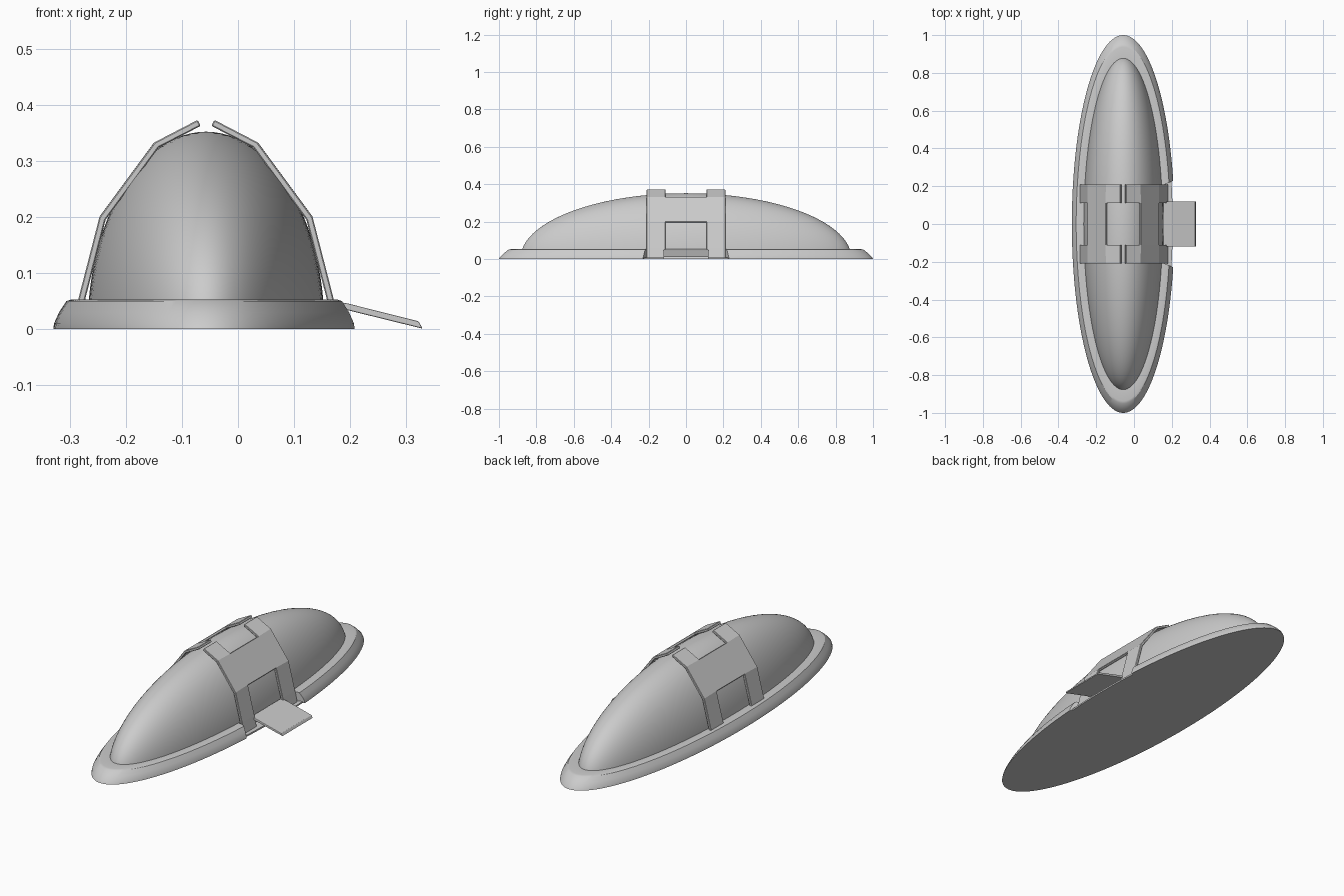
import bpy, bmesh
from math import sin, cos, asin, pi, sqrt

if "Cube" in bpy.data.objects:
    bpy.data.objects.remove(bpy.data.objects["Cube"])

CX = -0.057  # hull centre line


def make(name, verts, faces, smooth=None, bevel=0):
    me = bpy.data.meshes.new(name)
    bm = bmesh.new()
    vs = [bm.verts.new(v) for v in verts]
    for f in faces:
        bm.faces.new([vs[i] for i in f])
    loose = [v for v in bm.verts if not v.link_faces]
    bmesh.ops.delete(bm, geom=loose, context='VERTS')
    bmesh.ops.recalc_face_normals(bm, faces=bm.faces)
    bm.to_mesh(me)
    bm.free()
    ob = bpy.data.objects.new(name, me)
    bpy.context.collection.objects.link(ob)
    if smooth:
        bpy.context.view_layer.objects.active = ob
        ob.select_set(True)
        bpy.ops.object.shade_smooth_by_angle(angle=smooth)
        ob.select_set(False)
    if bevel:
        m = ob.modifiers.new("bevel", 'BEVEL')
        m.width, m.segments = bevel, 2
    return ob


def ring(rx, ry, z, n=128):
    return [(CX + rx * cos(2 * pi * i / n), ry * sin(2 * pi * i / n), z) for i in range(n)]


def loft(name, rings, smooth):
    n = len(rings[0])
    verts = [v for r in rings for v in r]
    faces = [(k * n + i, k * n + (i + 1) % n, (k + 1) * n + (i + 1) % n, (k + 1) * n + i)
             for k in range(len(rings) - 1) for i in range(n)]
    faces += [tuple(range(n)), tuple(range(len(verts) - n, len(verts)))]
    return make(name, verts, faces, smooth)


# Dome: half ellipsoid
H = 0.352
steps = [sin(pi / 2 * k / 24) for k in range(24)] + [0.99999]
dome = loft("dome", [ring(0.211 * sqrt(1 - s * s), 0.885 * sqrt(1 - s * s), 0.004 + (H - 0.004) * s)
                     for s in steps], 0.6)

# Flat base plate
loft("base_plate", [ring(0.262, 0.985, 0), ring(0.262, 0.985, 0.008)], 0.6)

# Sloped rim, open on the right side where the ramp passes
section = [(0.25, 0.97, 0.0), (0.272, 1.0, 0.0), (0.271, 0.995, 0.01), (0.262, 0.975, 0.03),
           (0.249, 0.95, 0.05), (0.24, 0.937, 0.053), (0.20, 0.86, 0.05), (0.20, 0.86, 0.004)]
t0, N, S = asin(0.23), 120, len(section)
verts = []
for i in range(N + 1):
    t = t0 + (2 * pi - 2 * t0) * i / N
    verts += [(CX + a * cos(t), b * sin(t), z) for a, b, z in section]
faces = [(i * S + j, i * S + (j + 1) % S, (i + 1) * S + (j + 1) % S, (i + 1) * S + j)
         for i in range(N) for j in range(S)]
faces += [tuple(range(S)), tuple(range(N * S, N * S + S))]
make("rim", verts, faces, 0.5)

# Side armour panels with a doorway below and a notch on top, mirrored left/right
profile = [(0.182, 0.004), (0.169, 0.06), (0.133, 0.2), (0.035, 0.333), (-0.042, 0.373)]
ys = [-0.21, -0.11, 0.11, 0.21]
T = 0.012


def side_panel(name, mirror):
    verts = [(2 * CX - x if mirror else x, y, z) for x, z in profile for y in ys]
    faces = []
    for k in range(len(profile) - 1):
        for j in range(3):
            if j == 1 and k != 2:
                continue
            a = k * 4 + j
            f = (a, a + 1, a + 5, a + 4)
            faces.append(f)
    ob = make(name, verts, faces)
    # thicken inward whatever the winding
    outward = ob.data.polygons[0].normal.x * (-1 if mirror else 1) > 0
    m = ob.modifiers.new("thickness", 'SOLIDIFY')
    m.thickness, m.offset = T, (-1 if outward else 1)
    b = ob.modifiers.new("bevel", 'BEVEL')
    b.width, b.segments = 0.002, 1


side_panel("right_panel", False)
side_panel("left_panel", True)

# Boarding ramp on the right
outline = [(0.155, 0.053), (0.195, 0.046), (0.322, 0.014), (0.329, 0.001), (0.195, 0.034), (0.155, 0.042)]
n = len(outline)
verts = [(x, y, z) for y in (-0.12, 0.12) for x, z in outline]
faces = [(i, (i + 1) % n, n + (i + 1) % n, n + i) for i in range(n)]
faces += [tuple(range(n)), tuple(range(n, 2 * n))]
make("ramp", verts, faces, bevel=0.002)
